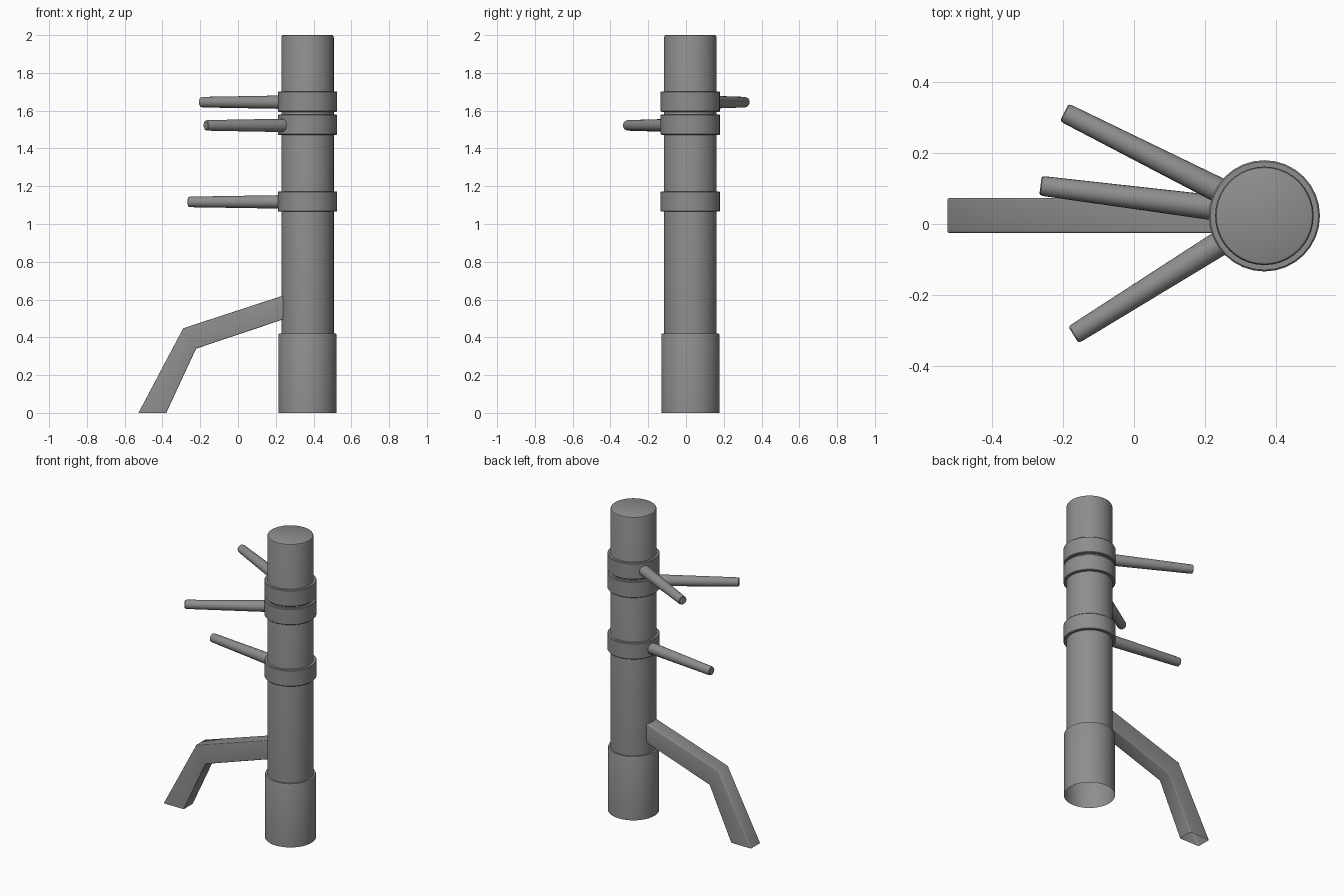
import bpy, bmesh, math
from mathutils import Vector

if "Cube" in bpy.data.objects:
    bpy.data.objects.remove(bpy.data.objects["Cube"])

CX, CY = 0.368, 0.023      # axis of the post

dark = bpy.data.materials.new("dark_grey")
dark.diffuse_color = (0.27, 0.27, 0.27, 1)
dark.use_nodes = True
dark.node_tree.nodes["Principled BSDF"].inputs["Base Color"].default_value = dark.diffuse_color


def finish(bm, name, angle=30):
    bmesh.ops.recalc_face_normals(bm, faces=bm.faces)
    me = bpy.data.meshes.new(name)
    bm.to_mesh(me)
    bm.free()
    me.materials.append(dark)
    ob = bpy.data.objects.new(name, me)
    bpy.context.collection.objects.link(ob)
    bpy.ops.object.select_all(action='DESELECT')
    ob.select_set(True)
    bpy.context.view_layer.objects.active = ob
    bpy.ops.object.shade_smooth_by_angle(angle=math.radians(angle))
    return ob


def lathe(name, profile, sides, closed=False, cap_end=False):
    """Spin (radius, height) pairs around the local z axis."""
    bm = bmesh.new()
    rings = [[bm.verts.new((r * math.cos(2 * math.pi * i / sides),
                            r * math.sin(2 * math.pi * i / sides), z))
              for i in range(sides)] for r, z in profile]
    pairs = list(zip(rings, rings[1:]))
    if closed:
        pairs.append((rings[-1], rings[0]))
    for a, b in pairs:
        for i in range(sides):
            j = (i + 1) % sides
            bm.faces.new((a[i], a[j], b[j], b[i]))
    if cap_end:
        bm.faces.new(rings[-1])
    return finish(bm, name)


# Post with thicker base, open underneath
post = lathe("post", [(0.154, 0), (0.154, 0.412), (0.151, 0.42), (0.139, 0.42),
                      (0.139, 1.988), (0.136, 1.997), (0.130, 2.0)], 40, cap_end=True)
post.location = (CX, CY, 0)

# Bands around the post, one per arm
for name, z in (("lower_band", 1.119), ("middle_band", 1.526), ("upper_band", 1.648)):
    h, r = 0.054, 0.157
    band = lathe(name, [(0.136, -h), (r - 0.004, -h), (r, 0.004 - h),
                        (r, h - 0.004), (r - 0.004, h), (0.136, h)], 32, closed=True)
    band.location = (CX, CY, z)

# Tapered round arms: root sits inside the band, tip points outward
arms = (("upper_arm", (0.27, 0.080), (-0.197, 0.315), 1.645),
        ("middle_arm", (0.27, -0.037), (-0.171, -0.313), 1.522),
        ("lower_arm", (0.25, 0.043), (-0.264, 0.108), 1.117))
for name, root, tip, z in arms:
    root, tip = Vector((*root, z)), Vector((*tip, z))
    d = tip - root
    n = d.length
    arm = lathe(name, [(0.036, 0), (0.028, n - 0.012), (0.026, n - 0.003), (0.022, n)],
                20, cap_end=True)
    arm.location = root
    arm.rotation_euler = d.to_track_quat('Z', 'Y').to_euler()

# Bent square leg with softened long edges, open at the foot and inside the post
outer = [(-0.527, 0), (-0.29, 0.448), (0.26, 0.628)]
inner = [(-0.38, 0), (-0.222, 0.34), (0.26, 0.502)]
bm = bmesh.new()
loops = [[bm.verts.new((o[0], -0.025, o[1])), bm.verts.new((o[0], 0.073, o[1])),
          bm.verts.new((i[0], 0.073, i[1])), bm.verts.new((i[0], -0.025, i[1]))]
         for o, i in zip(outer, inner)]
for a, b in zip(loops, loops[1:]):
    for k in range(4):
        m = (k + 1) % 4
        bm.faces.new((a[k], a[m], b[m], b[k]))
long_edges = [bm.edges.get((a[k], b[k])) for a, b in zip(loops, loops[1:]) for k in range(4)]
bmesh.ops.bevel(bm, geom=long_edges, offset=0.005, segments=4, profile=0.5, affect='EDGES')
finish(bm, "leg", 50)
